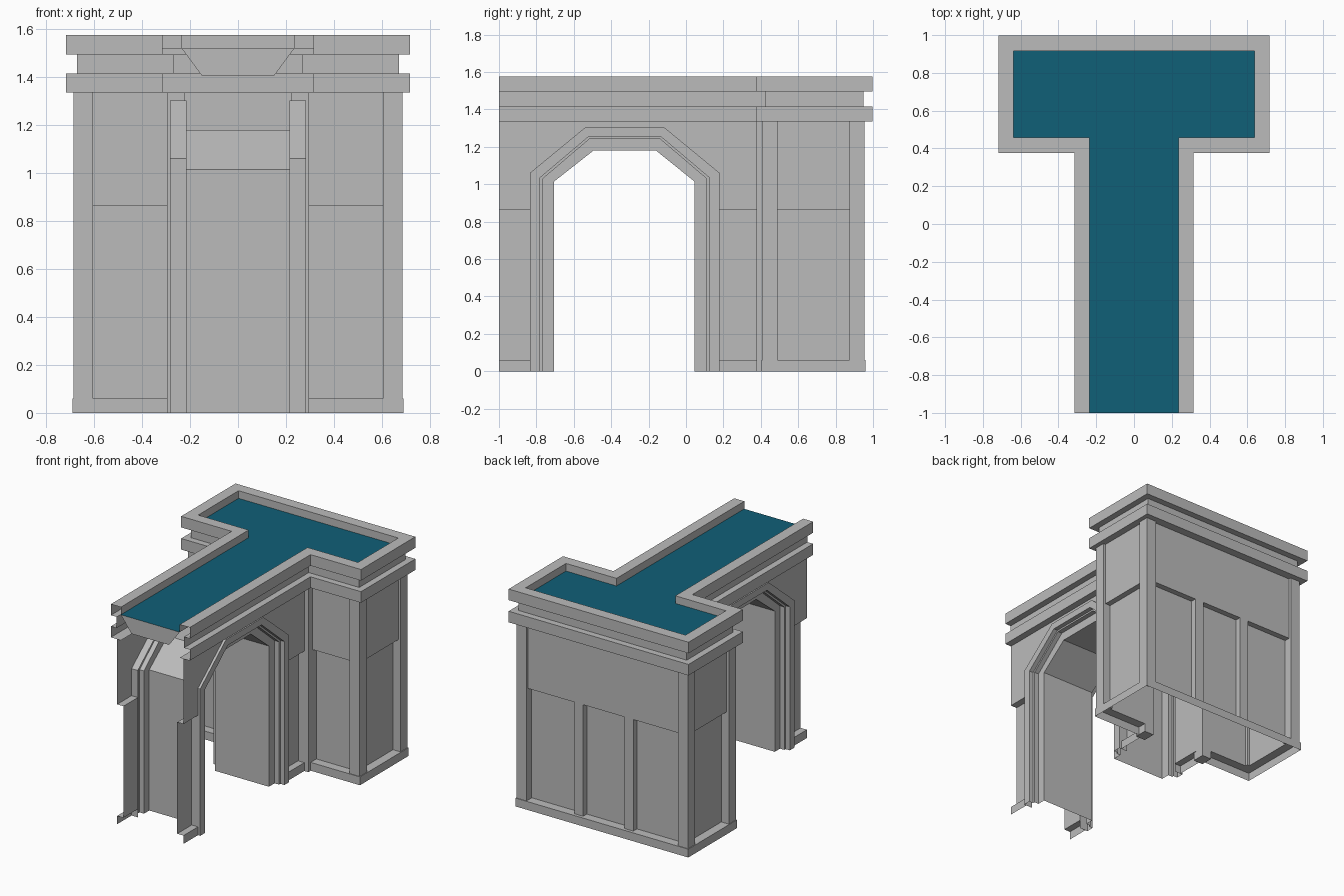
import bpy, bmesh
from mathutils import Vector

if "Cube" in bpy.data.objects:
    bpy.data.objects.remove(bpy.data.objects["Cube"], do_unlink=True)


def material(name, rgb):
    m = bpy.data.materials.new(name)
    m.use_nodes = True
    m.diffuse_color = (*rgb, 1)
    m.node_tree.nodes["Principled BSDF"].inputs["Base Color"].default_value = (*rgb, 1)
    return m


STONE = material("grey stone", (0.5, 0.5, 0.5))
BLUE = material("blue roof", (0.005, 0.115, 0.185))


def make(name, verts, faces, mat=STONE, mirror=False):
    me = bpy.data.meshes.new(name)
    me.from_pydata(verts, [], faces)
    me.materials.append(mat)
    ob = bpy.data.objects.new(name, me)
    bpy.context.collection.objects.link(ob)
    if mirror:
        ob.modifiers.new("Mirror", "MIRROR").use_clip = True
    return ob


def inset_path(path, d):
    """Shift an open, square-cornered plan path inwards (to its left) by d."""
    pts = [Vector(p) for p in path]
    sides = [(b - a).normalized() for a, b in zip(pts, pts[1:])]
    left = [Vector((-s.y, s.x)) for s in sides]
    shift = [left[0]] + [a + b for a, b in zip(left, left[1:])] + [left[-1]]
    return [p + s * d for p, s in zip(pts, shift)]


def sweep(name, path, profile, mirror=False):
    """Sheet with an (inset, height) profile following a plan path."""
    n = len(path)
    verts = [(p.x, p.y, z) for d, z in profile for p in inset_path(path, d)]
    faces = [(r * n + i, r * n + i + 1, r * n + n + i + 1, r * n + n + i)
             for r in range(len(profile) - 1) for i in range(n - 1)]
    return make(name, verts, faces, STONE, mirror)


def box(name, x0, x1, y0, y1, z0, z1):
    verts = [(x, y, z) for z in (z0, z1) for x, y in ((x0, y0), (x1, y0), (x1, y1), (x0, y1))]
    faces = [(3, 2, 1, 0), (4, 5, 6, 7)]
    faces += [(i, (i + 1) % 4, (i + 1) % 4 + 4, i + 4) for i in range(4)]
    return make(name, verts, faces, STONE, True)


def t_path(neck, shoulder, wing, back):
    half = [(neck, -1), (neck, shoulder), (wing, shoulder), (wing, back)]
    return half + [(-x, y) for x, y in reversed(half)]


# Cornice: two bands with a groove between, open at the front end
CORNICE = t_path(0.315, 0.377, 0.718, 0.997)
sweep("cornice", CORNICE, [(0.08, 1.335), (0, 1.335), (0, 1.415), (0.047, 1.415),
                           (0.047, 1.495), (0, 1.495), (0, 1.575), (0.08, 1.575), (0.08, 1.52)])

# Roof deck and the tapered plate under its front edge
deck = inset_path(CORNICE, 0.08)
make("roof_deck", [(p.x, p.y, 1.52) for p in deck], [range(len(deck))], BLUE)
make("roof_front_plate", [(-0.15, -1, 1.405), (0.15, -1, 1.405), (0.235, -1, 1.52),
                          (-0.235, -1, 1.52)], [(0, 1, 2, 3)])

# Wing walls: base course, deep lower panels, shallow upper panels
TOP, SILL, BASE = 1.335, 0.865, 0.06
WING = [(0.27, 0.41), (0.685, 0.41), (0.685, 0.955), (-0.685, 0.955), (-0.685, 0.41), (-0.27, 0.41)]
sweep("wing_walls", WING, [(-0.005, 0), (-0.005, BASE), (0.06, BASE), (0.06, SILL),
                           (0.018, SILL), (0.018, TOP)])
box("front_corner_pilasters", 0.605, 0.685, 0.41, 0.49, BASE, TOP)
box("back_corner_pilasters", 0.605, 0.685, 0.875, 0.955, BASE, TOP)
box("inner_corner_pilasters", 0.22, 0.297, 0.377, 0.47, 0, TOP)
box("back_mullions", 0.165, 0.235, 0.885, 0.937, BASE, SILL)


# Archway: contour given by leg positions, spring height and crown
def arch(front, back, spring, crown_front, crown_back, crown):
    return [(front, 0), (front, spring), (crown_front, crown),
            (crown_back, crown), (back, spring), (back, 0)]


outer = arch(-0.835, 0.18, 1.06, -0.54, -0.115, 1.303)
middle = arch(-0.78, 0.125, 1.035, -0.52, -0.135, 1.255)
step = arch(-0.765, 0.11, 1.03, -0.515, -0.14, 1.243)
inner = arch(-0.705, 0.045, 1.015, -0.495, -0.16, 1.18)
rings = [(outer, 0.215), (outer, 0.283), (middle, 0.283), (middle, 0.25),
         (step, 0.25), (step, 0.215), (inner, 0.215), (inner, 0)]
verts = [(x, y, z) for contour, x in rings for y, z in contour]
faces = [(r * 6 + i, r * 6 + 6 + i, r * 6 + 7 + i, r * 6 + 1 + i)
         for r in range(len(rings) - 1) for i in range(5)]
make("archway", verts, faces, STONE, True)

# Passage walls: upper sheet around the arch, recessed piers below
edge = [(-1, SILL), (outer[0][0], SILL)] + outer[1:5] + [(outer[5][0], SILL), (0.41, SILL),
                                                         (0.41, TOP), (-1, TOP)]
make("passage_upper_walls", [(0.265, y, z) for y, z in edge], [range(len(edge))], STONE, True)
for name, y0, y1 in (("front_piers", -1, -0.835), ("rear_piers", 0.18, 0.4)):
    sweep(name, [(0.265, y0), (0.265, y1)],
          [(0, 0), (0, BASE), (0.05, BASE), (0.05, SILL), (0, SILL)], True)
